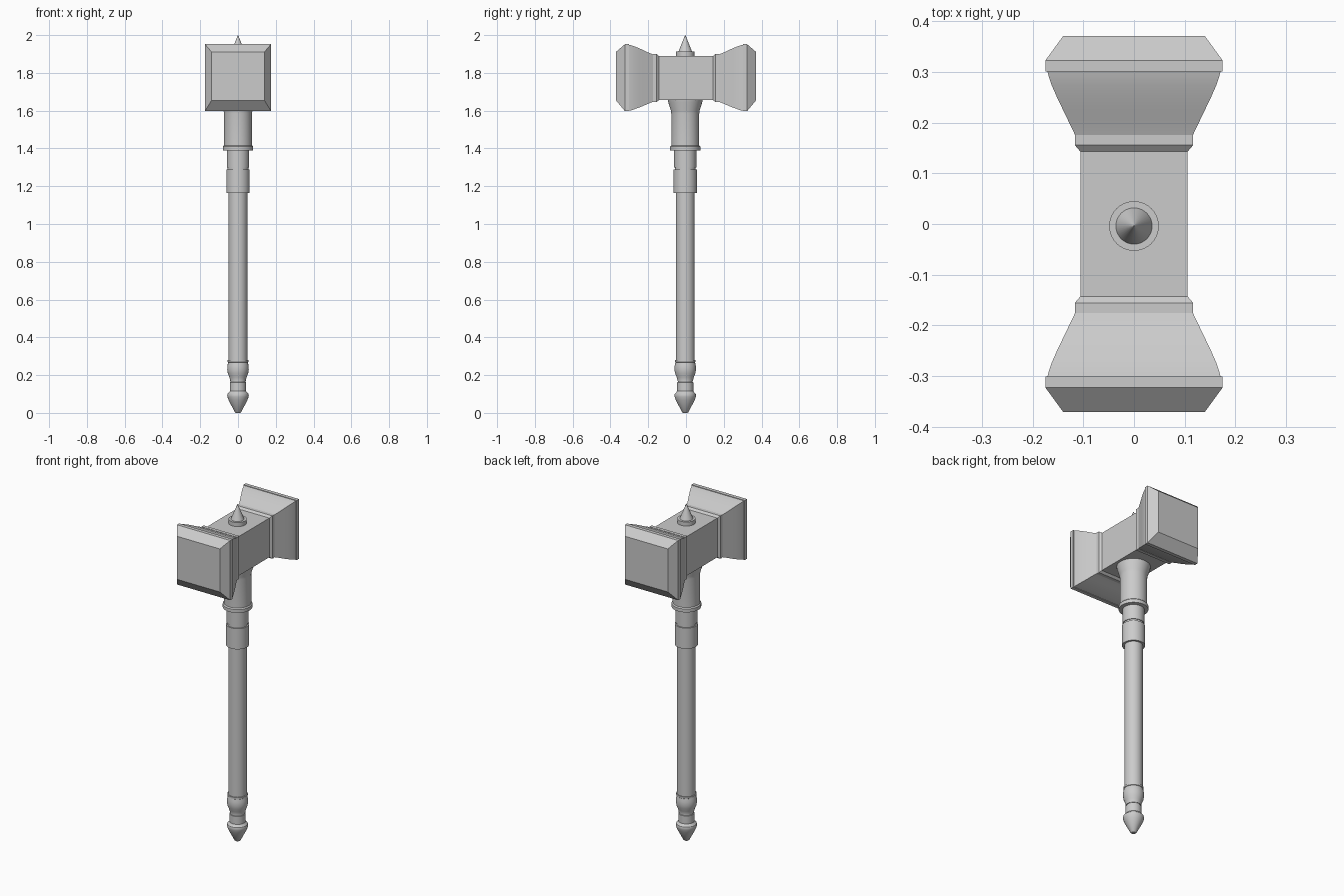
import bpy, bmesh, math

cube = bpy.data.objects.get("Cube")
if cube:
    bpy.data.objects.remove(cube, do_unlink=True)

grey = bpy.data.materials.new("plain grey")
grey.use_nodes = True
colour = (0.6, 0.6, 0.6, 1)
grey.diffuse_color = colour
grey.node_tree.nodes["Principled BSDF"].inputs["Base Color"].default_value = colour

SIDES = 40
AXIS_Y = -0.004   # the handle sits a touch forward of centre


def loft(name, rings):
    """Skin a list of closed rings of points and cap both ends."""
    bm = bmesh.new()
    loops = [[bm.verts.new(p) for p in ring] for ring in rings]
    for a, b in zip(loops, loops[1:]):
        n = len(a)
        for i in range(n):
            j = (i + 1) % n
            bm.faces.new((a[i], a[j], b[j], b[i]))
    bm.faces.new(loops[0])
    bm.faces.new(loops[-1])
    bmesh.ops.recalc_face_normals(bm, faces=bm.faces)
    mesh = bpy.data.meshes.new(name)
    bm.to_mesh(mesh)
    bm.free()
    mesh.materials.append(grey)
    obj = bpy.data.objects.new(name, mesh)
    bpy.context.collection.objects.link(obj)
    bpy.ops.object.select_all(action='DESELECT')
    obj.select_set(True)
    bpy.context.view_layer.objects.active = obj
    bpy.ops.object.shade_smooth_by_angle(angle=math.radians(25))
    return obj


def turned(name, profile):
    """Round part from (radius, height) pairs."""
    turn = [2 * math.pi * i / SIDES for i in range(SIDES)]
    return loft(name, [[(r * math.cos(t), AXIS_Y + r * math.sin(t), z) for t in turn]
                       for r, z in profile])


def boxed(name, sections, side=1):
    """Rectangular part along y from (y, half width, bottom, top) sections."""
    return loft(name, [[(-w, side * y, lo), (w, side * y, lo), (w, side * y, hi), (-w, side * y, hi)]
                       for y, w, lo, hi in sections])


# Hammer head: central block and two mirrored striking ends
boxed("head_block", [(-0.15, 0.106, 1.656, 1.889), (0.15, 0.106, 1.656, 1.889)])
for word, side in (("front", -1), ("back", 1)):
    boxed(word + "_collar", [(0.143, 0.106, 1.656, 1.889), (0.156, 0.117, 1.645, 1.9),
                             (0.176, 0.117, 1.645, 1.9)], side)
    boxed(word + "_flare", [(0.175, 0.116, 1.647, 1.898), (0.2, 0.128, 1.637, 1.908),
                            (0.225, 0.140, 1.626, 1.92), (0.25, 0.152, 1.616, 1.931),
                            (0.275, 0.163, 1.607, 1.941), (0.29, 0.168, 1.602, 1.946),
                            (0.302, 0.171, 1.6, 1.949)], side)
    boxed(word + "_striking_face", [(0.301, 0.175, 1.597, 1.952), (0.323, 0.175, 1.597, 1.952),
                                    (0.371, 0.14, 1.655, 1.911)], side)

# Spike on top
turned("spike_base", [(0.049, 1.88), (0.049, 1.913)])
turned("spike", [(0.037, 1.91), (0.0008, 2.0)])

# Socket under the head
turned("socket", [(0.092, 1.66), (0.09, 1.645), (0.076, 1.6), (0.074, 1.585), (0.074, 1.41)])
turned("socket_ring", [(0.074, 1.416), (0.08, 1.41), (0.08, 1.39), (0.06, 1.388)])

# Grip bands and shaft
turned("upper_band", [(0.059, 1.4), (0.059, 1.3)])
turned("band_groove", [(0.055, 1.305), (0.055, 1.28)])
turned("lower_band", [(0.062, 1.288), (0.062, 1.165)])
turned("shaft", [(0.05, 1.17), (0.05, 0.27)])

# Pommel
turned("pommel_bulb", [(0.055, 0.28), (0.055, 0.27), (0.052, 0.268), (0.056, 0.25),
                       (0.057, 0.23), (0.054, 0.21), (0.046, 0.19), (0.042, 0.175),
                       (0.042, 0.168)])
turned("pommel_neck", [(0.039, 0.17), (0.039, 0.163), (0.043, 0.162), (0.043, 0.115),
                       (0.048, 0.108), (0.055, 0.102), (0.057, 0.094), (0.056, 0.085),
                       (0.05, 0.068), (0.017, 0.004), (0.012, 0)])
